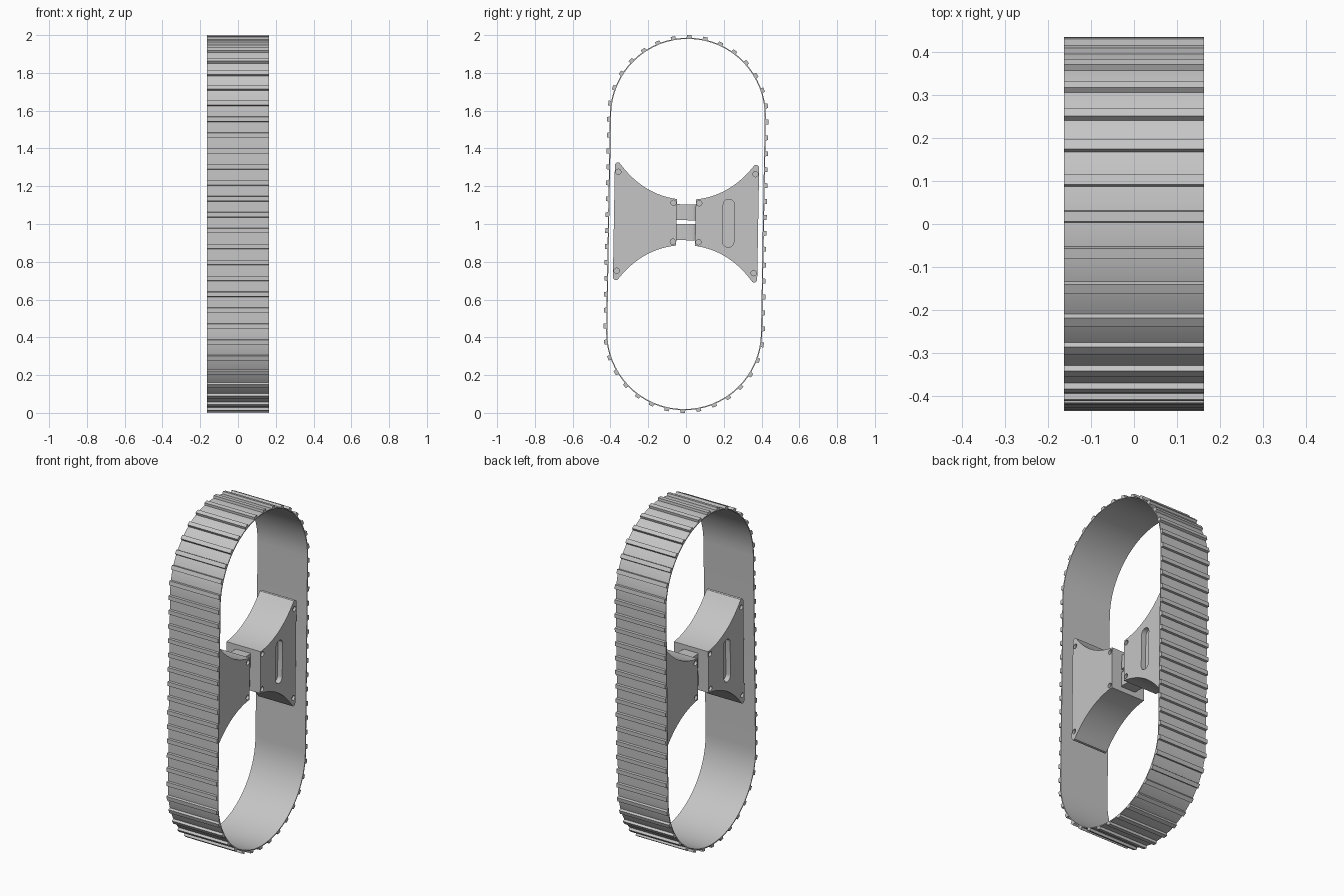
import bpy, bmesh, math
from mathutils import Matrix, Vector

if "Cube" in bpy.data.objects:
    bpy.data.objects.remove(bpy.data.objects["Cube"], do_unlink=True)

gray = bpy.data.materials.new("light gray")
gray.use_nodes = True
gray.diffuse_color = (0.56, 0.56, 0.56, 1)
gray.node_tree.nodes["Principled BSDF"].inputs["Base Color"].default_value = gray.diffuse_color

# Everything leans back by one degree
LEAN = Matrix.Translation((0, 0, 1.0)) @ Matrix.Rotation(math.radians(-1), 4, "X")
HALF = 0.1635        # half width of the belt
RADIUS = 0.413       # outer radius of the belt ends
STRAIGHT = 0.573     # half length of the straight runs


def add_prism(bm, profile, x0, x1):
    """Extrude a closed (y, z) outline along x."""
    a = [bm.verts.new((x0, y, z)) for y, z in profile]
    b = [bm.verts.new((x1, y, z)) for y, z in profile]
    bm.faces.new(a)
    bm.faces.new(b[::-1])
    for i in range(len(a)):
        j = (i + 1) % len(a)
        bm.faces.new((a[i], a[j], b[j], b[i]))


def finish(name, bm, smooth=True):
    bmesh.ops.recalc_face_normals(bm, faces=bm.faces)
    mesh = bpy.data.meshes.new(name)
    bm.to_mesh(mesh)
    bm.free()
    mesh.materials.append(gray)
    ob = bpy.data.objects.new(name, mesh)
    bpy.context.collection.objects.link(ob)
    ob.matrix_world = LEAN
    if smooth:
        bpy.ops.object.select_all(action="DESELECT")
        ob.select_set(True)
        bpy.context.view_layer.objects.active = ob
        bpy.ops.object.shade_smooth_by_angle(angle=math.radians(30))
    return ob


def stadium(r, h, n=32, cy=0, cz=0):
    """Upright capsule outline: end radius r, half straight length h."""
    pts = []
    for sign in (1, -1):
        for i in range(n + 1):
            t = math.pi * i / n
            pts.append((cy + sign * r * math.cos(t), cz + sign * (h + r * math.sin(t))))
    return pts


# Belt: thin closed band
bm = bmesh.new()
rings = [[bm.verts.new((x, y, z)) for y, z in stadium(r, STRAIGHT)]
         for r, x in ((RADIUS, -HALF), (RADIUS, HALF), (RADIUS - 0.006, HALF), (RADIUS - 0.006, -HALF))]
count = len(rings[0])
for k in range(4):
    p, q = rings[k], rings[(k + 1) % 4]
    for i in range(count):
        j = (i + 1) % count
        bm.faces.new((p[i], p[j], q[j], q[i]))
finish("belt", bm)


def belt_point(s):
    """Position and outward normal at distance s along the belt from its top."""
    quarter, run = math.pi * RADIUS / 2, 2 * STRAIGHT
    half = 2 * quarter + run
    flip = 1 if s < half else -1
    s %= half
    if s < quarter:
        t, c = s / RADIUS, STRAIGHT
    elif s < quarter + run:
        t, c = math.pi / 2, STRAIGHT - (s - quarter)
    else:
        t, c = (s - run) / RADIUS, -STRAIGHT
    n = Vector((math.sin(t), math.cos(t)))
    return flip * (Vector((0, c)) + n * RADIUS), flip * n


# Treads: evenly spaced ribs across the belt
bm = bmesh.new()
TREADS = 58
length = 2 * math.pi * RADIUS + 4 * STRAIGHT
for k in range(TREADS):
    p, n = belt_point(length * k / TREADS)
    t = Vector((n.y, -n.x))
    outline = [p - n * 0.003 - t * 0.014, p + n * 0.0138 - t * 0.012,
               p + n * 0.0138 + t * 0.012, p - n * 0.003 + t * 0.014]
    add_prism(bm, [tuple(v) for v in outline], -HALF, HALF)
finish("belt_treads", bm, smooth=False)

# Brackets: flared blocks with concave top and bottom
DEPTH = 0.112
MID = 0.008


def bracket_outline(side):
    a, c, b = Vector((0.05, 0.123)), Vector((0.23, 0.145)), Vector((0.352, 0.303))
    top = [a * (1 - t) ** 2 + c * 2 * t * (1 - t) + b * t * t for t in [i / 16 for i in range(17)]]
    for deg in (120, 90, 60, 30, 0):          # rounded tip
        r = math.radians(deg)
        top.append(Vector((0.366 + 0.016 * math.cos(r), 0.296 + 0.016 * math.sin(r))))
    pts = [(v.x, v.y) for v in top] + [(v.x, -v.y) for v in reversed(top)]
    return [(side * y, z + MID) for y, z in pts]


def make_bracket(name, side):
    bm = bmesh.new()
    add_prism(bm, bracket_outline(side), -DEPTH, DEPTH)
    block = finish(name, bm, smooth=False)
    # Recesses: four screw holes on each face and one slot on the outer face
    bm = bmesh.new()
    for face in (-1, 1):
        for y, z in ((0.363, 0.262), (0.068, 0.103)):
            for v in (-1, 1):
                hole = stadium(0.014, 0, 10, side * y, MID + v * z)
                hole = hole[:10] + hole[11:21]
                add_prism(bm, hole, face * (DEPTH - 0.015), face * (DEPTH + 0.02))
    add_prism(bm, stadium(0.03, 0.097, 12, side * 0.225, MID),
              side * (DEPTH - 0.03), side * (DEPTH + 0.02))
    cutter = finish(name + "_cutter", bm, smooth=False)
    mod = block.modifiers.new("recesses", "BOOLEAN")
    mod.object, mod.operation, mod.solver = cutter, "DIFFERENCE", "EXACT"
    bpy.ops.object.select_all(action="DESELECT")
    block.select_set(True)
    bpy.context.view_layer.objects.active = block
    bpy.ops.object.modifier_apply(modifier=mod.name)
    bpy.data.objects.remove(cutter, do_unlink=True)
    bpy.ops.object.shade_smooth_by_angle(angle=math.radians(30))


make_bracket("back_bracket", 1)
make_bracket("front_bracket", -1)

# Lugs: two stacked tabs with rounded sides joining the brackets
for name, low, high in (("upper_lug", 0.02, 0.104), ("lower_lug", -0.086, 0.0)):
    bm = bmesh.new()
    bmesh.ops.create_cube(bm, size=1)
    bmesh.ops.scale(bm, vec=(0.1, 0.12, high - low), verts=bm.verts)
    bmesh.ops.translate(bm, vec=(0, 0, (low + high) / 2), verts=bm.verts)
    upright = [e for e in bm.edges if abs(e.verts[0].co.z - e.verts[1].co.z) > 0.01]
    bmesh.ops.bevel(bm, geom=upright, offset=0.025, segments=5, profile=0.5, affect="EDGES")
    finish(name, bm)
